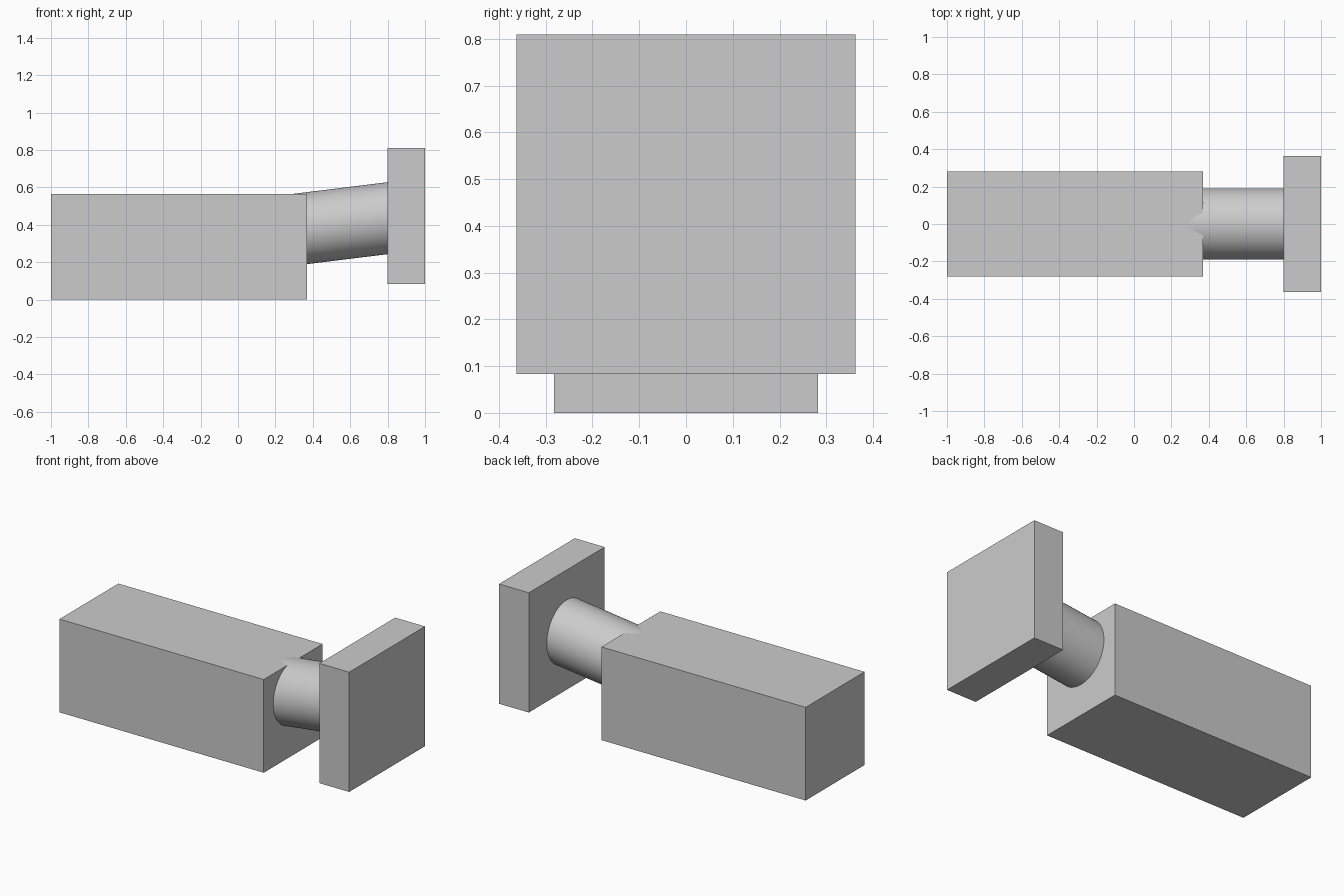
import bpy
from math import radians
from mathutils import Vector

default = bpy.data.objects.get("Cube")
if default:
    bpy.data.objects.remove(default, do_unlink=True)

GREY = (0.6, 0.6, 0.6, 1.0)
grey = bpy.data.materials.new("plain grey")
grey.use_nodes = True
grey.diffuse_color = GREY
grey.node_tree.nodes["Principled BSDF"].inputs["Base Color"].default_value = GREY


def finish(name):
    obj = bpy.context.object
    obj.name = obj.data.name = name
    obj.data.materials.append(grey)
    return obj


def block(name, low, high):
    low, high = Vector(low), Vector(high)
    bpy.ops.mesh.primitive_cube_add(size=1, location=(low + high) / 2)
    obj = finish(name)
    obj.scale = high - low
    bpy.ops.object.transform_apply(location=False, rotation=False, scale=True)
    return obj


# Long square body and the larger square end plate
block("body", (-1, -0.282, 0), (0.37, 0.282, 0.565))
block("end_plate", (0.8, -0.363, 0.083), (1, 0.363, 0.809))

# Slightly rising round neck, with both ends buried in the blocks
start, end = Vector((0.2, 0, 0.361)), Vector((0.88, 0, 0.445))
axis = end - start
bpy.ops.mesh.primitive_cylinder_add(
    vertices=64, radius=0.191, depth=axis.length, location=(start + end) / 2,
    rotation=axis.to_track_quat("Z", "Y").to_euler())
finish("neck")
bpy.ops.object.shade_smooth_by_angle(angle=radians(35))
